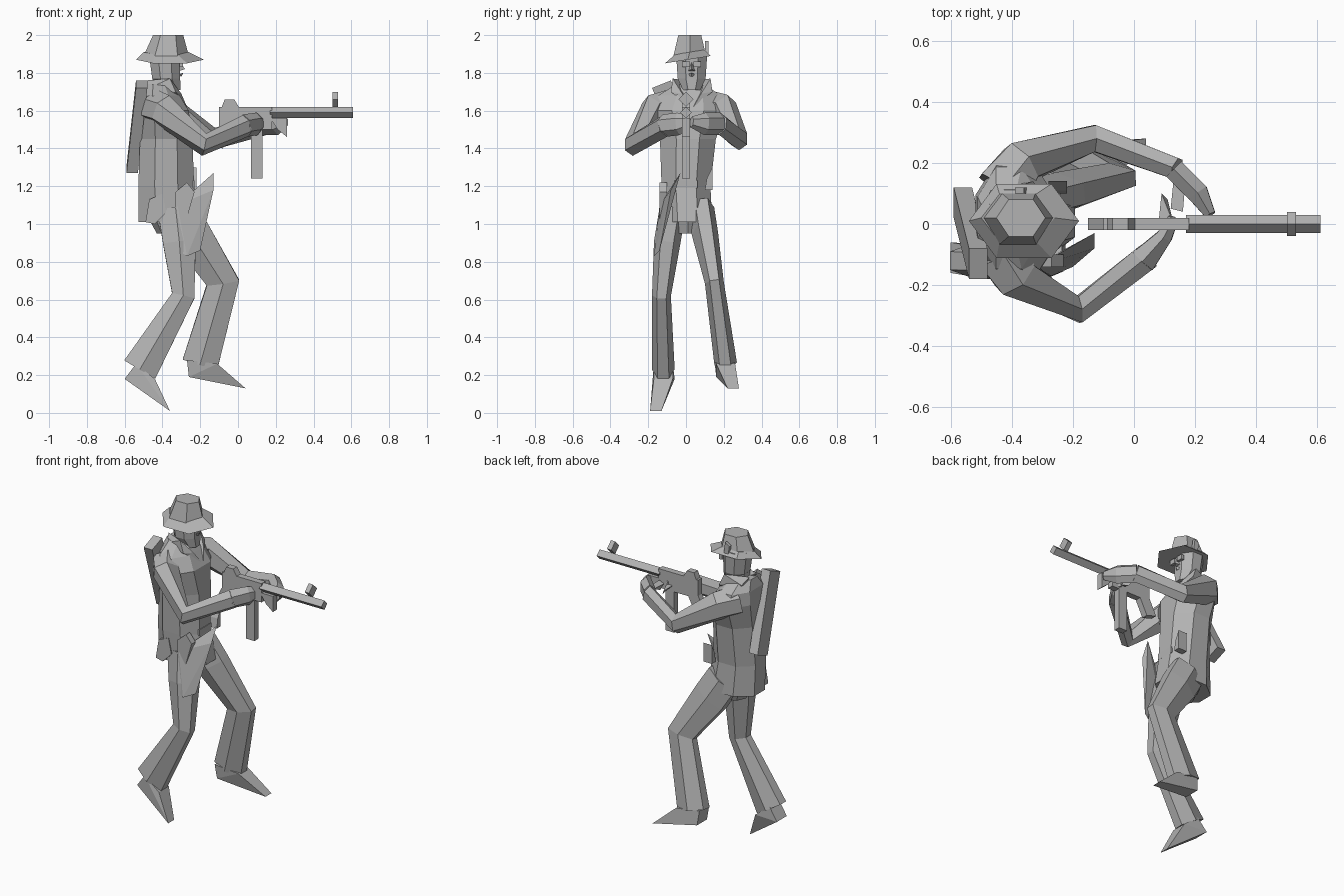
import bpy, bmesh
from math import cos, sin, pi
from mathutils import Vector

cube = bpy.data.objects.get("Cube")
if cube:
    bpy.data.objects.remove(cube, do_unlink=True)

grey = bpy.data.materials.new("plain grey")
grey.use_nodes = True
grey.diffuse_color = (0.45, 0.45, 0.45, 1)
grey.node_tree.nodes["Principled BSDF"].inputs["Base Color"].default_value = grey.diffuse_color

Y, Z = Vector((0, 1, 0)), Vector((0, 0, 1))


def finish(name, bm):
    """Turn a bmesh into a flat-shaded grey object."""
    bmesh.ops.recalc_face_normals(bm, faces=bm.faces[:])
    mesh = bpy.data.meshes.new(name)
    bm.to_mesh(mesh)
    bm.free()
    mesh.materials.append(grey)
    obj = bpy.data.objects.new(name, mesh)
    bpy.context.collection.objects.link(obj)


def loft(name, stations, sides=6, axis=None, side=Y, turn=0.0, tilt=0.0):
    """Skin rings (x, y, z, half size along side, half size across) into a closed part."""
    bm = bmesh.new()
    centres = [Vector(s[:3]) for s in stations]
    last = len(centres) - 1
    rings = []
    for i, (c, s) in enumerate(zip(centres, stations)):
        before = (c - centres[max(i - 1, 0)]).normalized()
        after = (centres[min(i + 1, last)] - c).normalized()
        along = axis or (before + after).normalized()
        u = (side - along * side.dot(along)).normalized()
        v = u.cross(along)
        ring = []
        for k in range(sides):
            a = 2 * pi * k / sides + turn
            p = c + u * s[3] * cos(a) + v * s[4] * sin(a)
            p.z += tilt * (p.y - c.y)
            ring.append(bm.verts.new(p))
        rings.append(ring)
    for low, high in zip(rings, rings[1:]):
        for k in range(sides):
            n = (k + 1) % sides
            bm.faces.new((low[k], low[n], high[n], high[k]))
    bm.faces.new(rings[0])
    bm.faces.new(rings[-1])
    finish(name, bm)


def hull(name, points):
    """Wrap a few corner points in a faceted solid."""
    bm = bmesh.new()
    for p in points:
        bm.verts.new(p)
    bmesh.ops.convex_hull(bm, input=bm.verts[:])
    finish(name, bm)


def slab(name, profile, half, y=0.0):
    """Extrude an x-z outline sideways."""
    hull(name, [(x, y + s * half, z) for x, z in profile for s in (-1, 1)])


def block(name, left, right, low, high, half, y=0.0):
    slab(name, [(x, z) for x in (left, right) for z in (low, high)], half, y)


def foot(name, ankle, heel, toe, half):
    """Wedge shoe running from the trouser cuff down to a narrow toe."""
    points = [p + Y * s * half for p in map(Vector, (*ankle, heel)) for s in (-1, 1)]
    points += [Vector(toe) + Y * s * half * 0.6 for s in (-1, 1)]
    hull(name, points)


# Jacket, pelvis and belt buckle
loft("jacket", [
    (-.36, .01, 1.01, .14, .18), (-.38, 0, 1.2, .14, .16),
    (-.38, .01, 1.45, .16, .15), (-.39, .01, 1.6, .22, .14),
    (-.41, .02, 1.68, .18, .11), (-.42, .02, 1.74, .08, .08)],
    sides=8, axis=Z, turn=pi / 8)
loft("pelvis", [(-.34, .01, .95, .08, .09), (-.35, .01, 1.06, .12, .14)], sides=8, axis=Z)
block("belt_buckle", -.28, -.23, 1.19, 1.23, .06)
slab("coat_flap", [(-.49, 1.01), (-.44, 1), (-.38, 1.06), (-.4, 1.16), (-.47, 1.13)], .02, -.11)

# Open collar: two folded wings meeting in a low point on the chest
for label, s in (("left", 1), ("right", -1)):
    hull(label + "_collar", [
        (x, .03 + s * y, z) for x, y, z in (
            (-.49, .03, 1.76), (-.47, .08, 1.72), (-.36, .1, 1.77),
            (-.33, .11, 1.7), (-.27, .01, 1.62), (-.3, .05, 1.69), (-.46, .06, 1.66))])

# Head and face
loft("neck", [(-.41, .03, 1.66, .05, .05), (-.4, .03, 1.8, .06, .06)], axis=Z)
loft("head", [(-.35, .03, 1.71, .05, .05), (-.38, .03, 1.77, .08, .08),
              (-.39, .03, 1.91, .09, .09)], sides=8, axis=Z, turn=pi / 8)
hull("nose", [(-.31, .03, 1.86), (-.28, .03, 1.82), (-.31, .01, 1.81), (-.31, .05, 1.81)])
hull("mouth", [(-.32, .0, 1.79), (-.32, .06, 1.79), (-.29, .03, 1.8), (-.3, .03, 1.78)])
for label, s in (("left", 1), ("right", -1)):
    block(label + "_lens", -.31, -.29, 1.83, 1.86, .02, .03 + s * .03)

# Brimmed hat with a feather
loft("hat_brim", [(-.36, .01, 1.87, .14, .18), (-.38, .02, 1.91, .09, .12)],
     axis=Z, turn=pi / 2, tilt=.16)
loft("hat_crown", [(-.38, .02, 1.89, .1, .12), (-.37, .02, 2, .07, .08)],
     axis=Z, turn=pi / 2)
slab("feather", [(-.38, 1.89), (-.35, 1.89), (-.36, 1.97), (-.39, 1.95)], .01, .11)

# Arms, reaching forward to the weapon
loft("left_arm", [
    (-.43, .11, 1.62, .09, .1), (-.37, .2, 1.6, .09, .08),
    (-.13, .28, 1.45, .06, .05), (.14, .18, 1.53, .06, .04)], side=Z)
loft("left_hand", [
    (.13, .18, 1.53, .06, .04), (.21, .1, 1.53, .06, .04),
    (.25, .03, 1.54, .03, .02)], side=Z)
hull("left_thumb", [(.13, .15, 1.55), (.17, .16, 1.55), (.12, .05, 1.55),
                    (.16, .04, 1.56), (.14, .06, 1.51)])
loft("right_arm", [
    (-.43, -.09, 1.62, .09, .1), (-.39, -.17, 1.6, .09, .08),
    (-.18, -.28, 1.42, .06, .05), (.04, -.11, 1.52, .06, .05)], side=Z)
loft("right_hand", [
    (.03, -.12, 1.52, .06, .05), (.1, -.04, 1.53, .06, .03),
    (.13, .02, 1.54, .03, .02)], side=Z)
hull("right_finger", [(.08, 0, 1.54), (.13, 0, 1.54), (.09, .1, 1.53), (.11, .08, 1.5)])

# Legs: forward left, trailing right
loft("left_leg", [
    (-.33, .08, 1.08, .07, .12), (-.25, .1, .95, .07, .12),
    (-.08, .15, .69, .05, .1), (-.2, .21, .26, .06, .11)])
loft("right_leg", [
    (-.33, -.07, 1.08, .07, .11), (-.31, -.1, .9, .07, .1),
    (-.29, -.13, .62, .05, .07), (-.52, -.12, .23, .06, .11)])
foot("left_shoe", [(-.11, .21, .26), (-.27, .2, .28)], (-.26, .21, .19), (.04, .25, .13), .05)
foot("right_shoe", [(-.44, -.12, .18), (-.54, -.12, .26)], (-.6, -.11, .18), (-.36, -.16, .01), .05)

# Holster on the right hip and pouch on the left
hull("holster", [
    (-.13, -.03, 1.27), (-.13, -.08, 1.18), (-.35, -.15, .88), (-.27, -.17, .83),
    (-.2, -.14, .86), (-.32, -.14, 1.1), (-.25, -.1, 1.12)])
slab("holster_strap", [(-.33, 1.17), (-.27, 1.22), (-.23, 1.17), (-.28, 1), (-.33, 1)], .02, -.12)
hull("pouch", [(x, y, z) for x in (-.28, -.22) for y, z in
               ((.1, 1.18), (.14, 1.18), (.11, 1.24), (.14, 1.3))])

# Long case slung across the back, its ends square to its slope
hull("back_case", [
    (x + dx, y + dy, z + dy * .4) for x, y, z in ((-.52, -.13, 1.74), (-.57, .07, 1.29))
    for dx in (-.02, .04) for dy in (-.05, .05)])

# Submachine gun
block("receiver", -.1, .18, 1.5, 1.62, .02)
loft("barrel", [(.17, 0, 1.59, .03, .03), (.61, 0, 1.59, .03, .03)], sides=4)
slab("rear_sight", [(-.09, 1.61), (-.07, 1.66), (-.02, 1.66), (.01, 1.61)], .02)
loft("front_sight", [(.5, 0, 1.66, .04, .04), (.53, 0, 1.66, .04, .04)], sides=4)
block("magazine", .07, .13, 1.24, 1.52, .02)
slab("rear_grip", [(-.1, 1.52), (-.02, 1.52), (-.15, 1.42), (-.08, 1.4)], .02)
slab("fore_grip", [(.17, 1.56), (.26, 1.56), (.26, 1.46), (.21, 1.5)], .02)
